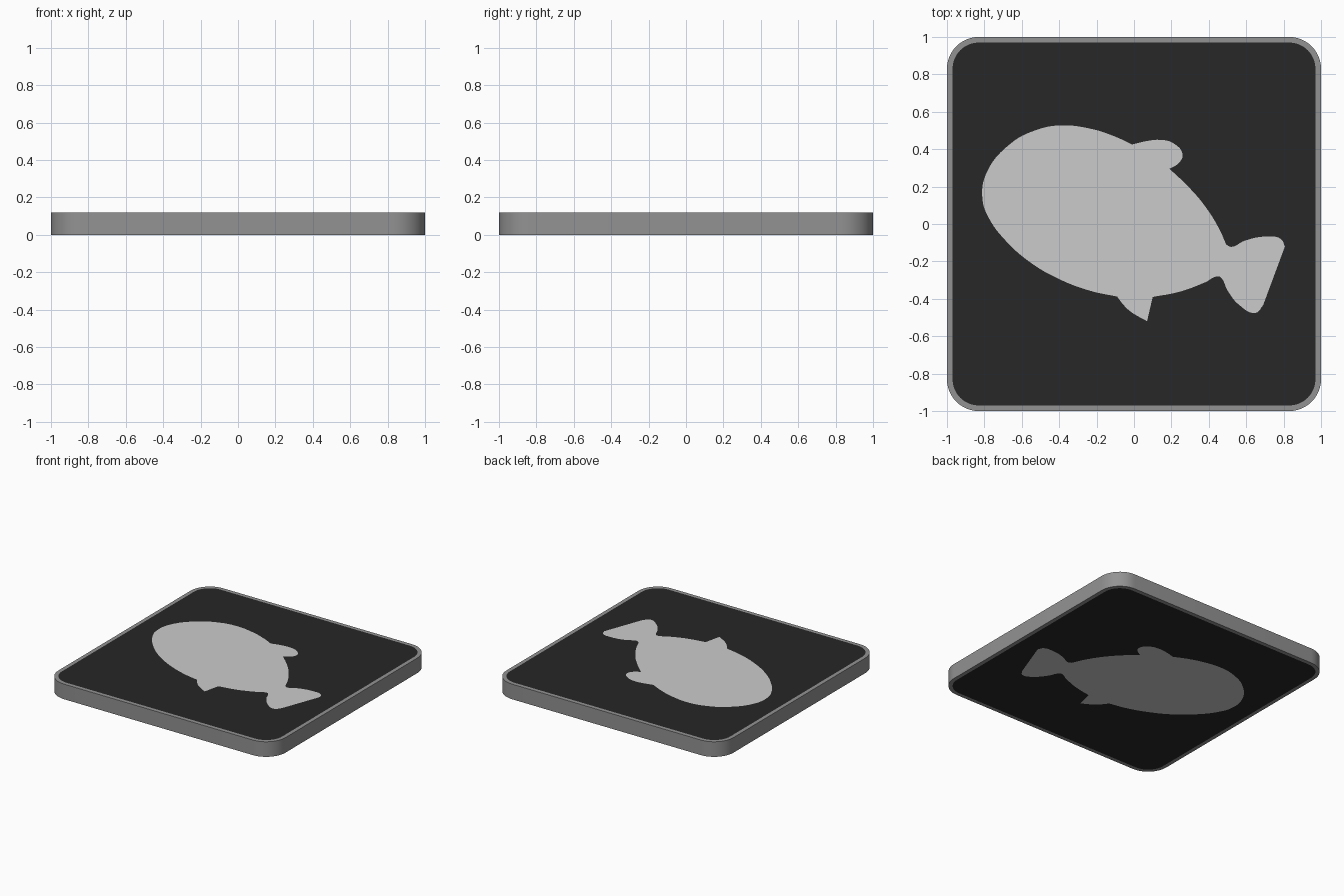
import bpy, bmesh, math

if "Cube" in bpy.data.objects:
    bpy.data.objects.remove(bpy.data.objects["Cube"])

HALF = 0.06  # half of the plate thickness


def material(name, value):
    m = bpy.data.materials.new(name)
    m.diffuse_color = (value, value, value, 1)
    m.use_nodes = True
    m.node_tree.nodes["Principled BSDF"].inputs["Base Color"].default_value = m.diffuse_color
    return m


def arc(cx, cy, rx, ry, start, end, n):
    return [(cx + rx * math.cos(start + (end - start) * i / n),
             cy + ry * math.sin(start + (end - start) * i / n)) for i in range(n + 1)]


def rounded_square(half, radius):
    pts, c = [], half - radius
    for k, (sx, sy) in enumerate([(1, 1), (-1, 1), (-1, -1), (1, -1)]):
        a = k * math.pi / 2
        pts += arc(sx * c, sy * c, radius, radius, a, a + math.pi / 2, 12)
    return [(x, y, 1) for x, y in pts]


def slab(name, outlines, mat=None):
    """Extrude closed outlines; inner outlines become holes. Flag 1 = sharp corner."""
    cu = bpy.data.curves.new(name, 'CURVE')
    cu.dimensions, cu.fill_mode, cu.extrude = '2D', 'BOTH', HALF
    cu.resolution_u = 6
    for pts in outlines:
        s = cu.splines.new('BEZIER')
        s.bezier_points.add(len(pts) - 1)
        s.use_cyclic_u = True
        if all(p[2] for p in pts):
            s.resolution_u = 1
        else:
            s.resolution_u = 6
        for bp, (x, y, sharp) in zip(s.bezier_points, pts):
            bp.co = (x, y, 0)
            bp.handle_left_type = bp.handle_right_type = 'VECTOR' if sharp else 'AUTO'
    ob = bpy.data.objects.new(name, cu)
    bpy.context.collection.objects.link(ob)
    bpy.ops.object.select_all(action='DESELECT')
    ob.select_set(True)
    bpy.context.view_layer.objects.active = ob
    bpy.ops.object.convert(target='MESH')
    ob = bpy.context.view_layer.objects.active
    ob.name = name
    bm = bmesh.new()
    bm.from_mesh(ob.data)
    bmesh.ops.translate(bm, verts=bm.verts, vec=(0, 0, HALF))
    bmesh.ops.remove_doubles(bm, verts=bm.verts, dist=1e-5)
    bmesh.ops.recalc_face_normals(bm, faces=bm.faces)
    bm.to_mesh(ob.data)
    bm.free()
    ob.data.materials.clear()
    if mat:
        ob.data.materials.append(mat)
    bpy.ops.object.shade_smooth_by_angle(angle=math.radians(30))
    return ob


# fish silhouette, clockwise from the nose
fish_outline = [
    (-.81, .13, 0), (-.79, .27, 0), (-.66, .43, 0), (-.53, .5, 0), (-.4, .527, 0),
    (-.235, .51, 0), (-.1, .467, 0), (-.01, .425, 1),
    # dorsal fin
    (.06, .442, 0), (.14, .45, 0), (.21, .432, 0), (.26, .37, 0), (.235, .322, 0), (.19, .295, 1),
    # back
    (.29, .2, 0), (.38, .095, 0), (.455, -.025, 0), (.493, -.11, 1),
    # tail
    (.52, -.122, 0), (.59, -.09, 0), (.71, -.067, 0), (.785, -.08, 0), (.807, -.12, 1),
    (.69, -.435, 1), (.65, -.475, 0), (.565, -.435, 0), (.5, -.355, 0), (.465, -.287, 0),
    (.45, -.28, 0), (.38, -.312, 0), (.245, -.362, 0), (.1, -.39, 1),
    # belly fin
    (.07, -.52, 1), (-.02, -.467, 0), (-.06, -.428, 0), (-.09, -.388, 1),
    # belly
    (-.235, -.357, 0), (-.395, -.297, 0), (-.555, -.205, 0), (-.69, -.085, 0), (-.775, .03, 0),
]
eye_outline = [(x, y, 1) for x, y in arc(-.535, .24, .135, .125, 0, 2 * math.pi, 48)[:-1]]
inner = rounded_square(0.97, 0.14)

# flush inlaid parts
slab("rim", [rounded_square(1.0, 0.17), inner], material("mid_grey", 0.29))
slab("panel", [inner, fish_outline], material("black", 0.02))
slab("fish", [fish_outline, eye_outline])
slab("eye", [eye_outline])
